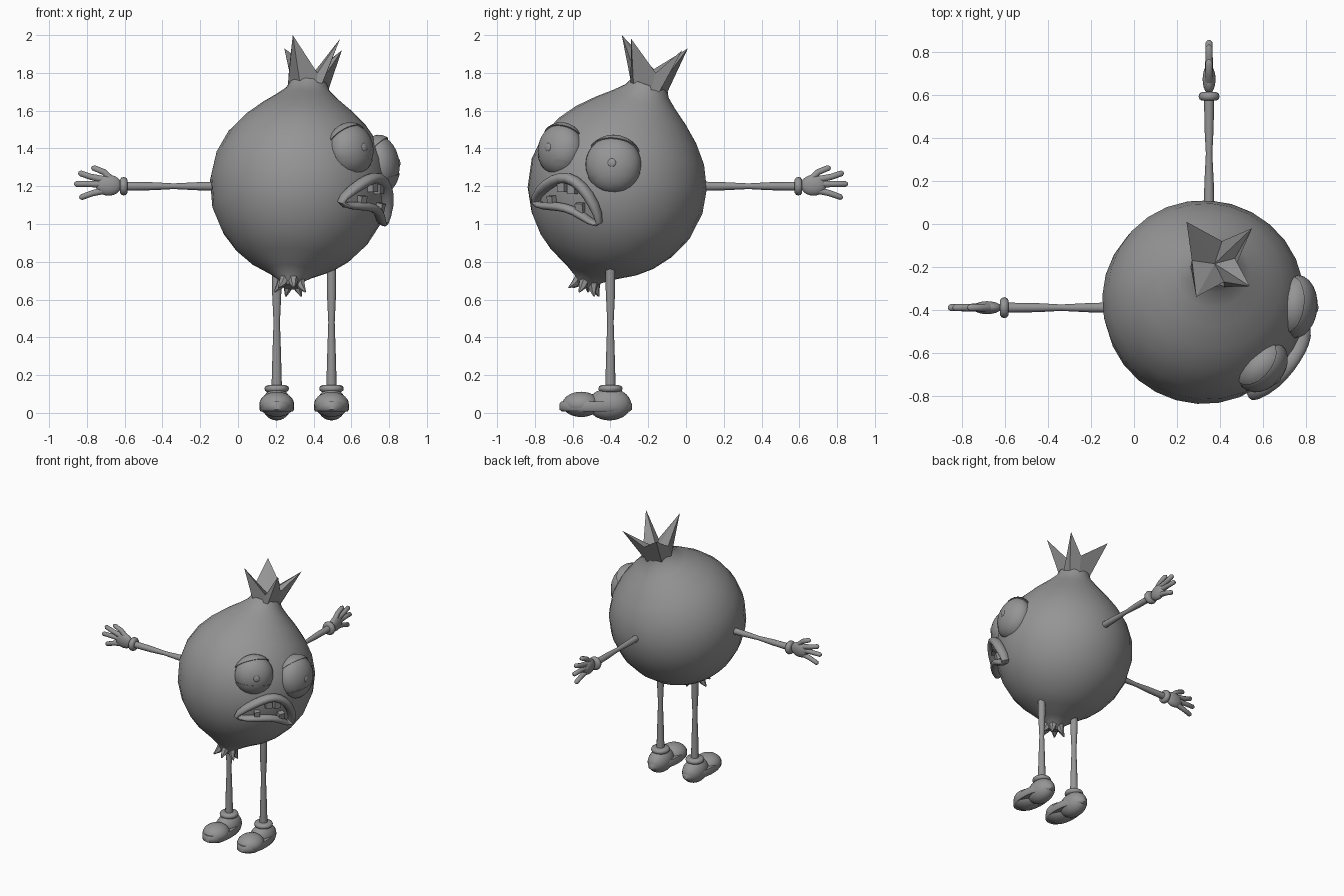
import bpy, bmesh, math
from mathutils import Vector, Matrix

cube = bpy.data.objects.get("Cube")
if cube:
    bpy.data.objects.remove(cube, do_unlink=True)

grey = bpy.data.materials.new("plain grey")
grey.use_nodes = True
COLOUR = (0.3, 0.3, 0.3, 1)
grey.diffuse_color = COLOUR
grey.node_tree.nodes["Principled BSDF"].inputs["Base Color"].default_value = COLOUR


def finish(name, bm, smooth=True):
    bmesh.ops.recalc_face_normals(bm, faces=bm.faces)
    mesh = bpy.data.meshes.new(name)
    bm.to_mesh(mesh)
    bm.free()
    obj = bpy.data.objects.new(name, mesh)
    bpy.context.collection.objects.link(obj)
    mesh.materials.append(grey)
    if smooth:
        bpy.ops.object.select_all(action='DESELECT')
        obj.select_set(True)
        bpy.context.view_layer.objects.active = obj
        bpy.ops.object.shade_smooth_by_angle(angle=math.radians(50))
    return obj


def loft(name, rings, closed=False, smooth=True):
    """Skin a list of equal-length point rings; cap the ends or join them."""
    bm = bmesh.new()
    rows = [[bm.verts.new(p) for p in ring] for ring in rings]
    n = len(rows[0])
    pairs = list(zip(rows, rows[1:])) + ([(rows[-1], rows[0])] if closed else [])
    for a, b in pairs:
        for i in range(n):
            j = (i + 1) % n
            bm.faces.new((a[i], a[j], b[j], b[i]))
    if not closed:
        bm.faces.new(rows[0])
        bm.faces.new(rows[-1])
    return finish(name, bm, smooth)


def circle(centre, axis, r, n=12):
    """Ring of points around an axis."""
    turn = Vector(axis).to_track_quat('Z', 'Y')
    return [Vector(centre) + turn @ Vector((r * math.cos(t), r * math.sin(t), 0))
            for t in (2 * math.pi * i / n for i in range(n))]


def tube(name, points, radii, n=12):
    pts = [Vector(p) for p in points]
    axis = pts[-1] - pts[0]
    return loft(name, [circle(p, axis, r, n) for p, r in zip(pts, radii)])


def ball(name, centre, radii, turn=None, cut=None):
    """Ellipsoid, optionally cut by a plane (point, normal) in unit space."""
    bm = bmesh.new()
    bmesh.ops.create_uvsphere(bm, u_segments=24, v_segments=14, radius=1)
    if cut:
        bmesh.ops.bisect_plane(bm, geom=bm.verts[:] + bm.edges[:] + bm.faces[:],
                               plane_co=cut[0], plane_no=cut[1], clear_inner=True)
        edges = [e for e in bm.edges if e.is_boundary]
        bmesh.ops.holes_fill(bm, edges=edges)
    rot = turn.to_matrix().to_4x4() if turn else Matrix()
    bm.transform(Matrix.Translation(centre) @ rot @ Matrix.Diagonal((*radii, 1)))
    return finish(name, bm)


# Bulb body, turned around a leaning axis
CENTRE = Vector((0.325, -0.365, 1.2))
AXIS = Vector((0.085, 0.3, 0.95)).normalized()
profile = [(-.56, .045), (-.52, .07), (-.48, .13), (-.42, .24), (-.36, .315),
           (-.27, .39), (-.15, .45), (0, .475), (.13, .458), (.25, .405),
           (.34, .335), (.42, .25), (.48, .175), (.53, .12), (.57, .1)]
loft("bulb_body", [circle(CENTRE + AXIS * t, AXIS, r, 28) for t, r in profile])

# Leafy crown with four points
tips = [(.55, -.02, 1.92), (.245, .01, 1.93), (.29, -.34, 2.0), (.54, -.29, 1.98)]
dips = [(.41, -.08, 1.81), (.27, -.17, 1.82), (.42, -.27, 1.8), (.47, -.16, 1.8)]
rim = [Vector(p) for pair in zip(tips, dips) for p in pair]
neck = CENTRE + AXIS * .55
pit = CENTRE + AXIS * .6
bm = bmesh.new()
base = []
for p in rim:
    d = p - neck
    d -= AXIS * d.dot(AXIS)
    base.append(bm.verts.new(neck + d.normalized() * .108))
top = [bm.verts.new(p) for p in rim]
mid = bm.verts.new(pit)
for i in range(len(rim)):
    j = (i + 1) % len(rim)
    bm.faces.new((base[i], base[j], top[j], top[i]))
    bm.faces.new((top[i], top[j], mid))
finish("crown_leaves", bm, smooth=False)

# Root stubs under the bulb
for i, p in enumerate(circle(CENTRE - AXIS * .56, AXIS, .045, 6)):
    out = (p - CENTRE + AXIS * .56) * .9
    tube(f"root_stub_{i}", [p + AXIS * .04, p + out * .4, p + out - AXIS * .03],
         [.03, .02, .004], 6)

# Arms and hands; u runs along the arm, v is up, w is across the arm
arms = {"right": lambda u, v, w=0: (-u, -.39 + w, v),
        "left": lambda u, v, w=0: (.35 + w, u - .01, v)}
fingers = {"thumb": [(.67, 1.235), (.71, 1.275), (.775, 1.302)],
           "index": [(.71, 1.235), (.78, 1.25), (.845, 1.272)],
           "middle": [(.71, 1.21), (.79, 1.212), (.868, 1.212)],
           "little": [(.70, 1.18), (.77, 1.163), (.84, 1.138)]}
for side, at in arms.items():
    tube(f"{side}_arm", [at(u, 1.2) for u in (.11, .2, .34, .45, .62)],
         [.024, .022, .015, .021, .024])
    tube(f"{side}_cuff", [at(u, 1.2) for u in (.585, .592, .605, .618, .625)],
         [.034, .045, .049, .045, .034], 16)
    thick, length = .03, .068
    size = (length, thick, .055) if side == "right" else (thick, length, .055)
    ball(f"{side}_palm", at(.685, 1.205), size)
    for name, path in fingers.items():
        (u0, v0), (u1, v1), (u2, v2) = path
        tube(f"{side}_{name}",
             [at(u0, v0), at(u1, v1), at(u2 * .85 + u1 * .15, v2 * .85 + v1 * .15), at(u2, v2)],
             [.02, .017, .016, .006], 10)

# Legs and shoes
for side, x in (("right", .205), ("left", .495)):
    tube(f"{side}_leg", [(x, -.4, z) for z in (.77, .65, .48, .3, .12)],
         [.025, .025, .017, .023, .028])
    tube(f"{side}_shoe_collar", [(x, -.4, z) for z in (.11, .118, .13, .142, .147)],
         [.05, .062, .065, .06, .045], 18)
    rings = []
    for z, s in ((.008, .93), (.018, 1), (.045, 1), (.06, .95)):
        ring = []
        for i in range(28):
            t = 2 * math.pi * i / 28
            width = .092 - .012 * math.sin(t)
            ring.append((x + s * width * math.cos(t), -.478 + s * .193 * math.sin(t), z))
        rings.append(ring)
    loft(f"{side}_shoe_sole", rings)
    ball(f"{side}_shoe_toe", (x, -.555, .045), (.092, .1, .067))
    ball(f"{side}_shoe_heel", (x, -.405, .045), (.078, .115, .085))

# Bulging eyes with lids and pupils; local x is the gaze direction
eyes = {"right": ((.6, -.665, 1.395), (.72, -.69, .12), .135, -.12),
        "left": ((.755, -.385, 1.315), (1, -.08, .1), .148, .1)}
for side, (centre, gaze, size, roll) in eyes.items():
    out = Vector(gaze).normalized()
    across = Vector((0, 0, 1)).cross(out).normalized()
    turn = Matrix((out, across, out.cross(across))).transposed().to_quaternion()
    radii = Vector((.1, size, size * 1.01))
    ball(f"{side}_eyeball", centre, radii, turn)
    ball(f"{side}_upper_lid", centre, radii * 1.06, turn, ((0, 0, .6), (-.55, roll, 1)))
    ball(f"{side}_lower_lid", centre, radii * 1.03, turn, ((0, 0, -.38), (0, roll, -1)))
    ball(f"{side}_pupil", Vector(centre) + out * .097, (.008, .022, .022), turn)


# Frowning mouth laid on the body surface
def on_body(y, z, lift):
    dy, dz = y - CENTRE.y, z - CENTRE.z
    x = CENTRE.x + math.sqrt(.47 ** 2 - dy * dy - dz * dz)
    p = Vector((x, y, z))
    return p + (p - CENTRE).normalized() * lift


path = [(-.79, 1.11), (-.75, 1.185), (-.68, 1.235), (-.61, 1.25), (-.54, 1.2),
        (-.48, 1.11), (-.44, 1.0), (-.5, 1.02), (-.58, 1.08), (-.66, 1.1), (-.73, 1.1)]
upper = 6
pts = [on_body(y, z, .025) for y, z in path]
rings = []
for i, p in enumerate(pts):
    along = (pts[(i + 1) % len(pts)] - pts[i - 1]).normalized()
    out = (p - CENTRE).normalized()
    side = along.cross(out).normalized()
    r = .032 if 0 < i < upper else .024
    rings.append([p + (side * math.cos(t) + out * 1.25 * math.sin(t)) * r
                  for t in (2 * math.pi * k / 10 for k in range(10))])
lips = loft("lips", rings, closed=True)
sub = lips.modifiers.new("soft", 'SUBSURF')
sub.levels = sub.render_levels = 1

# Crooked teeth
teeth = [(-.645, 1.195, .025), (-.595, 1.185, .025), (-.7, 1.13, .022), (-.555, 1.09, .024)]
for i, (y, z, s) in enumerate(teeth):
    p = on_body(y, z, .012)
    bm = bmesh.new()
    bmesh.ops.create_cube(bm, size=2)
    turn = (p - CENTRE).to_track_quat('X', 'Z').to_matrix().to_4x4()
    bm.transform(Matrix.Translation(p) @ turn @ Matrix.Diagonal((.02, s * .9, s, 1)))
    finish(f"tooth_{i}", bm, smooth=False)
